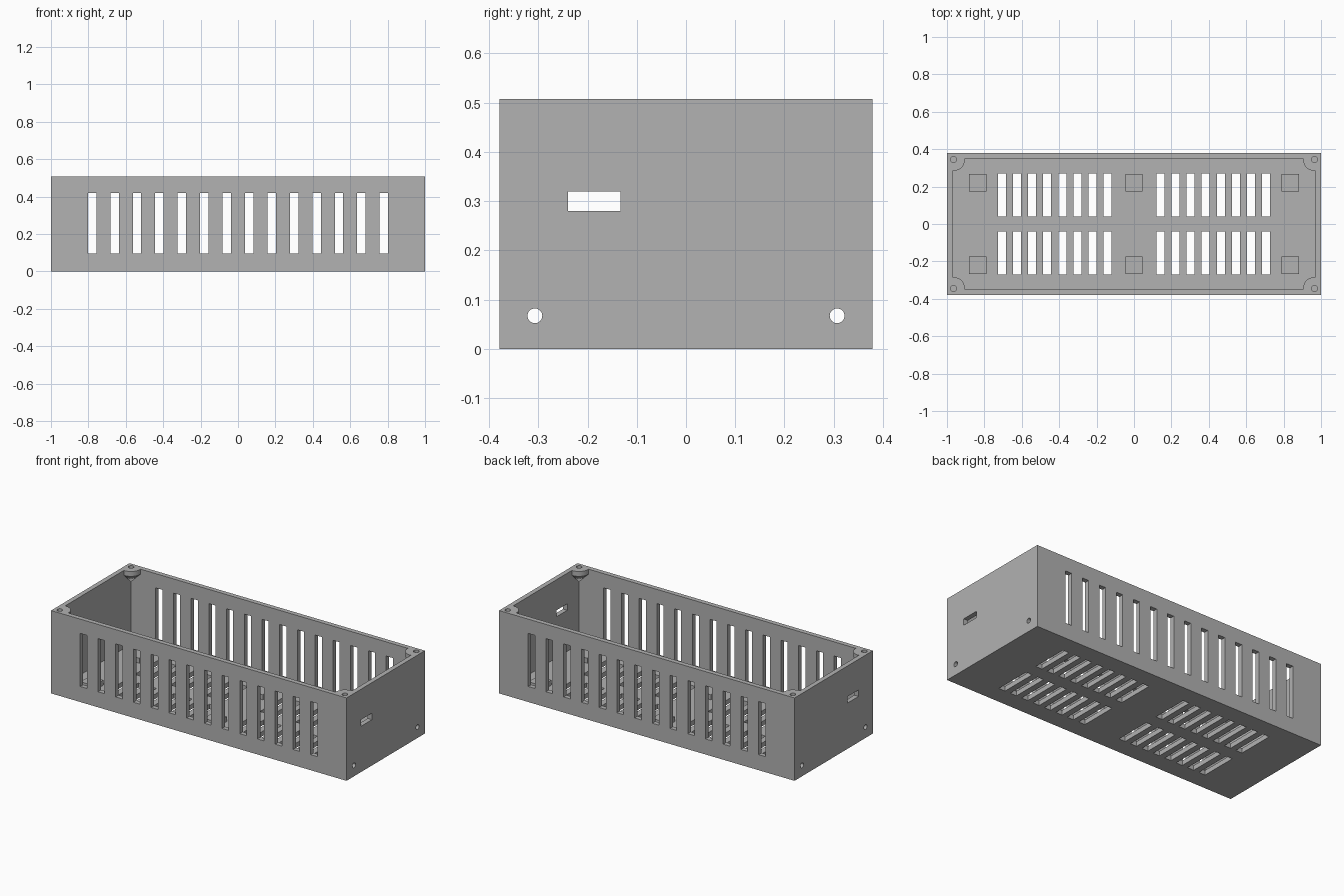
import bpy, bmesh, math
from mathutils import Matrix, Vector

cube = bpy.data.objects.get("Cube")
if cube:
    bpy.data.objects.remove(cube, do_unlink=True)

HX, HY, TOP = 1.0, 0.379, 0.507      # outer half sizes and height
WALL, FLOOR = 0.029, 0.029
SCREW_X, SCREW_Y = 0.965, 0.345

grey = bpy.data.materials.new("plain grey")
grey.use_nodes = True
colour = (0.445, 0.445, 0.445, 1)
grey.diffuse_color = colour
grey.node_tree.nodes["Principled BSDF"].inputs["Base Color"].default_value = colour


def add_box(bm, lo, hi):
    lo, hi = Vector(lo), Vector(hi)
    mat = Matrix.Translation((lo + hi) / 2) @ Matrix.Diagonal((*(hi - lo), 1))
    bmesh.ops.create_cube(bm, size=1, matrix=mat)


def add_rod(bm, centre, radius, length, axis="Z"):
    turn = Matrix.Rotation(math.pi / 2, 4, "Y") if axis == "X" else Matrix()
    bmesh.ops.create_cone(bm, cap_ends=True, segments=32, radius1=radius, radius2=radius,
                          depth=length, matrix=Matrix.Translation(centre) @ turn)


def add_boss(bm, x, y):
    # round boss with a cone underneath
    profile = [(0, TOP - 0.09), (0.061, TOP - 0.03), (0.061, TOP + 0.2), (0, TOP + 0.2)]
    verts = [bm.verts.new((x + r, y, z)) for r, z in profile]
    edges = [bm.edges.new(pair) for pair in zip(verts, verts[1:])]
    bmesh.ops.spin(bm, geom=verts + edges, cent=(x, y, 0), axis=(0, 0, 1),
                   angle=math.tau, steps=48)
    bmesh.ops.remove_doubles(bm, verts=bm.verts, dist=1e-5)


def make(name, bm):
    bmesh.ops.recalc_face_normals(bm, faces=bm.faces)
    mesh = bpy.data.meshes.new(name)
    bm.to_mesh(mesh)
    bm.free()
    mesh.materials.append(grey)
    obj = bpy.data.objects.new(name, mesh)
    bpy.context.collection.objects.link(obj)
    return obj


def cut(target, cutter):
    mod = target.modifiers.new("cut", "BOOLEAN")
    mod.operation, mod.solver, mod.object = "DIFFERENCE", "EXACT", cutter
    bpy.context.view_layer.objects.active = target
    bpy.ops.object.modifier_apply(modifier=mod.name)
    bpy.data.objects.remove(cutter, do_unlink=True)


corners = [(sx, sy) for sx in (-1, 1) for sy in (-1, 1)]

# hollow case, keeping the corner bosses solid
bm = bmesh.new()
add_box(bm, (-HX, -HY, 0), (HX, HY, TOP))
case = make("case", bm)

bm = bmesh.new()
add_box(bm, (WALL - HX, WALL - HY, FLOOR), (HX - WALL, HY - WALL, TOP + 0.1))
cavity = make("cavity_cutter", bm)

bm = bmesh.new()
for sx, sy in corners:
    add_boss(bm, sx * SCREW_X, sy * SCREW_Y)
cut(cavity, make("boss_shape", bm))
cut(case, cavity)

# vents in the long walls
bm = bmesh.new()
for i in range(14):
    x = -0.78 + 0.12 * i
    for sy in (-1, 1):
        y = sy * HY
        add_box(bm, (x - 0.0225, y - 0.05, 0.095), (x + 0.0225, y + 0.05, 0.42))

# vents in the floor
for i in range(8):
    for sx, sy in corners:
        x, y = sx * (0.142 + 0.0805 * i), sy * 0.155
        add_box(bm, (x - 0.0215, y - 0.114, -0.05), (x + 0.0215, y + 0.114, FLOOR + 0.02))

# end slots, end holes and screw holes
for sx in (-1, 1):
    x = sx * HX
    add_box(bm, (x - 0.05, -0.24, 0.28), (x + 0.05, -0.133, 0.32))
for sx, sy in corners:
    add_rod(bm, (sx * HX, sy * 0.307, 0.067), 0.015, 0.1, "X")
    add_rod(bm, (sx * SCREW_X, sy * SCREW_Y, TOP), 0.016, 0.1)
cut(case, make("opening_cutter", bm))

# square support pads on the floor
for x in (-0.835, 0, 0.835):
    for y in (-0.22, 0.22):
        bm = bmesh.new()
        add_box(bm, (x - 0.046, y - 0.046, FLOOR), (x + 0.046, y + 0.046, 0.06))
        make("support_pad", bm)

# smooth round parts, keep edges sharp
bpy.ops.object.select_all(action="DESELECT")
case.select_set(True)
bpy.context.view_layer.objects.active = case
bpy.ops.object.shade_smooth_by_angle(angle=math.radians(30))
